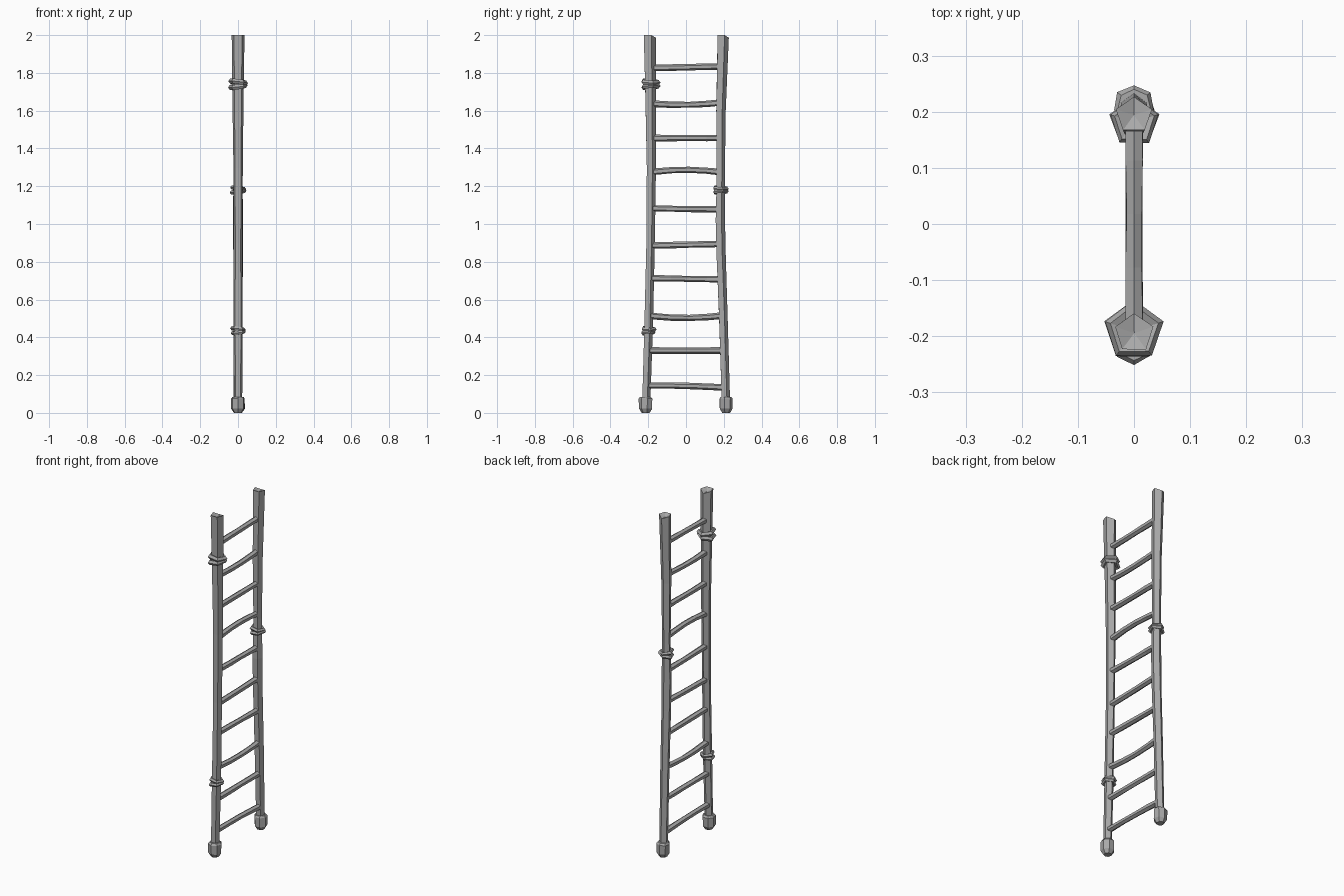
import bpy, bmesh, math, random
from mathutils import Vector

random.seed(4)
if "Cube" in bpy.data.objects:
    bpy.data.objects.remove(bpy.data.objects["Cube"])

wood = bpy.data.materials.new("weathered grey")
wood.use_nodes = True
GREY = (0.4, 0.4, 0.4, 1)
wood.diffuse_color = GREY
wood.node_tree.nodes["Principled BSDF"].inputs["Base Color"].default_value = GREY


def finish(bm, name):
    bmesh.ops.recalc_face_normals(bm, faces=bm.faces)
    mesh = bpy.data.meshes.new(name)
    bm.to_mesh(mesh)
    bm.free()
    mesh.materials.append(wood)
    obj = bpy.data.objects.new(name, mesh)
    bpy.context.collection.objects.link(obj)
    return obj


def loft(name, stations, u, v, sides, wobble=0.0, dent=0.0):
    """Skin polygon rings; each station is (centre, radius), u and v span the ring."""
    bm = bmesh.new()
    rings = []
    for centre, radius in stations:
        ring = []
        for i in range(sides):
            a = math.tau * i / sides
            r = radius * random.uniform(1 - wobble, 1 + wobble)
            ring.append(bm.verts.new(Vector(centre) + r * (math.cos(a) * u + math.sin(a) * v)))
        rings.append(ring)
    for low, high in zip(rings, rings[1:]):
        for i in range(sides):
            j = (i + 1) % sides
            bm.faces.new((low[i], low[j], high[j], high[i]))
    bm.faces.new(rings[0])
    cap = bm.faces.new(rings[-1])
    if dent:
        # Splintered top: sunken middle and a lowered corner
        hub = bmesh.ops.poke(bm, faces=[cap])["verts"][0]
        hub.co.z -= dent
        rings[-1][0].co.z -= dent
    return finish(bm, name)


X, Y, Z = Vector((1, 0, 0)), Vector((0, 1, 0)), Vector((0, 0, 1))

# Side poles: (height, y, radius), pentagonal and slightly crooked
front_path = [(0.04, -0.213, 0.024), (0.45, -0.2, 0.025), (0.9, -0.19, 0.025),
              (1.3, -0.186, 0.026), (1.7, -0.19, 0.031), (2.0, -0.194, 0.036)]
back_path = [(0.04, 0.21, 0.024), (0.5, 0.196, 0.025), (0.85, 0.183, 0.027),
             (1.02, 0.179, 0.028), (1.25, 0.182, 0.024), (1.6, 0.183, 0.028),
             (2.0, 0.194, 0.033)]


def pole_y(path, z):
    for (z0, y0, _), (z1, y1, _) in zip(path, path[1:]):
        if z <= z1:
            return y0 + (y1 - y0) * (z - z0) / (z1 - z0)
    return path[-1][1]


for name, path in (("front_pole", front_path), ("back_pole", back_path)):
    loft(name, [((0, y, z), r) for z, y, r in path], Y, X, 5, 0.04, 0.014)

# Blunt feet with chamfered bottoms
for name, y, face in (("front_foot", -0.213, -Y), ("back_foot", 0.211, Y)):
    loft(name, [((0, y, 0), 0.022), ((0, y, 0.022), 0.036),
                ((0, y, 0.075), 0.037), ((0, y, 0.085), 0.03)], face, X, 7, 0.04)

# Rungs: (height, sag of the middle, tilt)
rungs = [(0.14, 0.003, -0.005), (0.33, 0, 0), (0.515, -0.012, 0), (0.71, 0, -0.003),
         (0.89, 0, 0.004), (1.08, 0, -0.003), (1.275, 0.012, 0), (1.455, 0, 0),
         (1.64, -0.009, 0.003), (1.83, 0, 0.004)]
for n, (z, sag, tilt) in enumerate(rungs):
    y0, y1 = pole_y(front_path, z), pole_y(back_path, z)
    stations = []
    for t in (0, 0.3, 0.55, 0.8, 1):
        bend = sag * math.sin(math.pi * t) + tilt * (2 * t - 1)
        stations.append(((0, y0 + (y1 - y0) * t, z + bend), 0.016 + 0.003 * abs(t - 0.5)))
    loft(f"rung_{n + 1}", stations, Z, X, 6, 0.08)


def binding(name, path, z, radius, cord, turns):
    """Stacked, tilted five-sided cord loops around a pole."""
    for k in range(turns):
        bm = bmesh.new()
        zc = z + (k - (turns - 1) / 2) * cord * 1.7
        slant = 0.14 * (-1) ** k
        loops = []
        for i in range(5):
            a = math.tau * i / 5
            out = math.cos(a) * Y + math.sin(a) * X
            swell = random.uniform(0.94, 1.08)
            mid = Vector((0, pole_y(path, zc), zc)) + out * radius * swell
            mid.z += slant * (mid.x + 0.5 * radius * math.cos(a))
            loops.append([bm.verts.new(mid + cord * (math.cos(b) * out + math.sin(b) * Z))
                          for b in (math.tau * m / 5 for m in range(5))])
        for i in range(5):
            p, q = loops[i], loops[(i + 1) % 5]
            for m in range(5):
                w = (m + 1) % 5
                bm.faces.new((p[m], p[w], q[w], q[m]))
        finish(bm, f"{name}_loop_{k + 1}")


# Cord bindings
binding("upper_binding", front_path, 1.74, 0.039, 0.014, 2)
binding("middle_binding", back_path, 1.18, 0.034, 0.011, 2)
binding("lower_binding", front_path, 0.435, 0.031, 0.011, 2)
